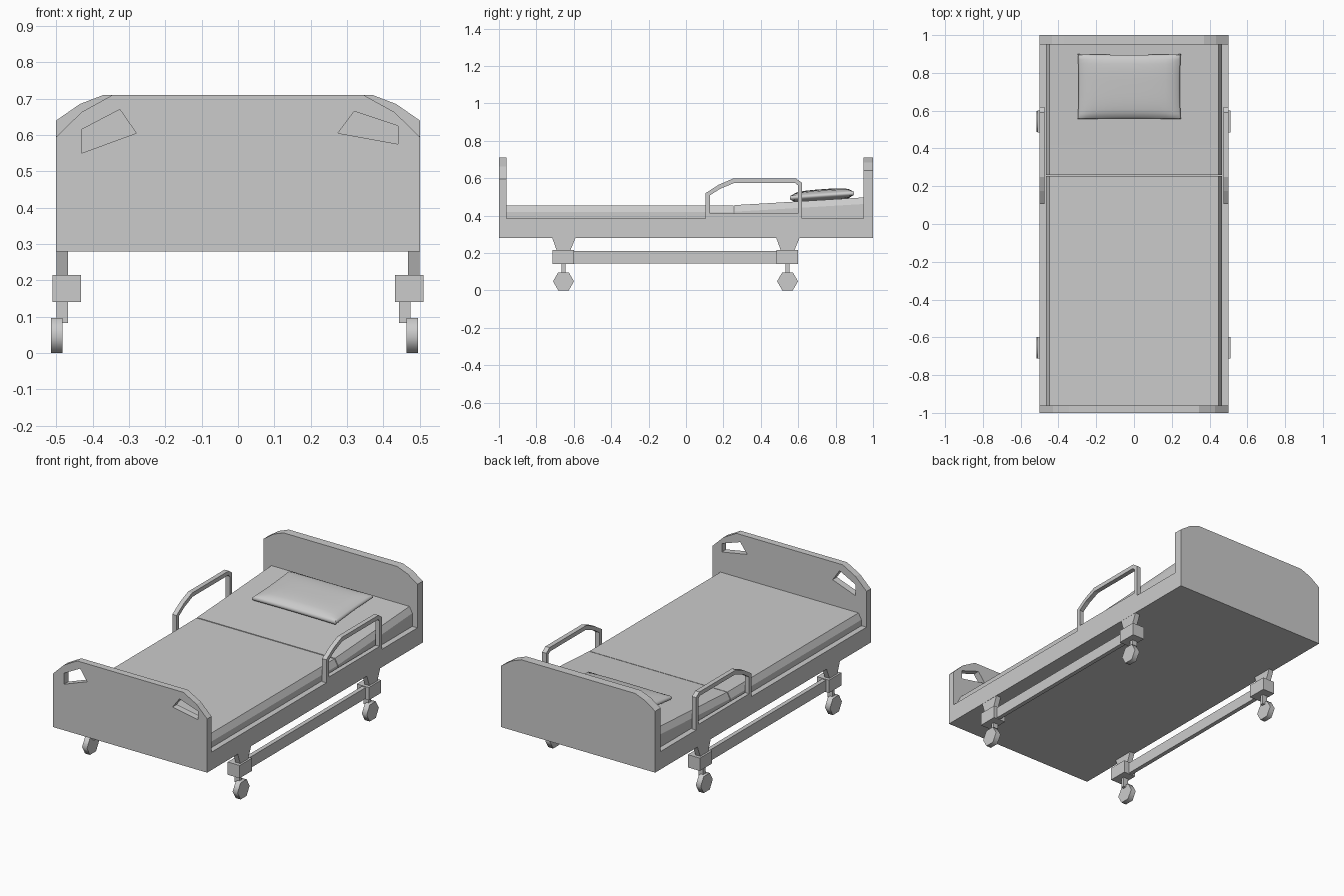
import bpy
import bmesh
import math
from mathutils import Matrix

cube = bpy.data.objects.get("Cube")
if cube:
    bpy.data.objects.remove(cube)

grey = bpy.data.materials.new("plain grey")
grey.use_nodes = True
grey.diffuse_color = (0.6, 0.6, 0.6, 1)
grey.node_tree.nodes["Principled BSDF"].inputs["Base Color"].default_value = (0.6, 0.6, 0.6, 1)


def finish(name, bm, smooth=None):
    bmesh.ops.recalc_face_normals(bm, faces=bm.faces)
    mesh = bpy.data.meshes.new(name)
    bm.to_mesh(mesh)
    bm.free()
    mesh.materials.append(grey)
    obj = bpy.data.objects.new(name, mesh)
    bpy.context.collection.objects.link(obj)
    if smooth:
        bpy.ops.object.select_all(action="DESELECT")
        obj.select_set(True)
        bpy.context.view_layer.objects.active = obj
        bpy.ops.object.shade_smooth_by_angle(angle=math.radians(smooth))
    return obj


def box(name, xs, ys, zs):
    bm = bmesh.new()
    bmesh.ops.create_cube(bm, size=1)
    for v in bm.verts:
        v.co = [(r[0] + r[1]) / 2 + c * (r[1] - r[0]) for c, r in zip(v.co, (xs, ys, zs))]
    return finish(name, bm)


def plate(name, loops, axis, lo, hi):
    """Flat panel from an outline plus holes, thick along the given axis."""
    curve = bpy.data.curves.new(name, "CURVE")
    curve.dimensions = "2D"
    curve.fill_mode = "BOTH"
    curve.extrude = (hi - lo) / 2
    for loop in loops:
        spline = curve.splines.new("POLY")
        spline.points.add(len(loop) - 1)
        for p, (a, b) in zip(spline.points, loop):
            p.co = (a, b, 0, 1)
        spline.use_cyclic_u = True
    helper = bpy.data.objects.new(name + " outline", curve)
    bpy.context.collection.objects.link(helper)
    bpy.context.view_layer.update()
    bm = bmesh.new()
    bm.from_mesh(helper.to_mesh())
    bpy.data.objects.remove(helper)
    bpy.data.curves.remove(curve)
    bmesh.ops.remove_doubles(bm, verts=bm.verts, dist=0.0001)
    mid = (lo + hi) / 2
    for v in bm.verts:
        a, b, c = v.co
        v.co = (a, mid - c, b) if axis == "y" else (mid + c, a, b)
    for f in bm.faces:
        f.smooth = False
    return finish(name, bm)


def board_outline(corners):
    right = [(0.5, 0.28)] + corners
    return right + [(-x, z) for x, z in reversed(right)]


# End boards, the foot one with two hand holes
plate("footboard", [
    board_outline([(0.5, 0.595), (0.43, 0.663), (0.345, 0.71)]),
    [(-0.43, 0.55), (-0.43, 0.615), (-0.325, 0.67), (-0.28, 0.605)],
    [(0.275, 0.605), (0.32, 0.665), (0.44, 0.625), (0.44, 0.575)],
], "y", -1, -0.96)
plate("headboard", [board_outline([(0.5, 0.64), (0.435, 0.685), (0.37, 0.71)])], "y", 0.95, 1)

# Bed frame
box("bed_frame", (-0.5, 0.5), (-0.96, 0.95), (0.28, 0.385))


# Mattress sections with chamfered upper edges
def mattress(name, stations):
    bm = bmesh.new()
    rings = []
    for y, top in stations:
        half = [(0.467, 0.38), (0.467, top - 0.035), (0.448, top)]
        ring = half + [(-x, z) for x, z in reversed(half)]
        rings.append([bm.verts.new((x, y, z)) for x, z in ring])
    for a, b in zip(rings, rings[1:]):
        for i in range(len(a)):
            j = (i + 1) % len(a)
            bm.faces.new((a[i], a[j], b[j], b[i]))
    bm.faces.new(rings[0])
    bm.faces.new(rings[-1])
    finish(name, bm)


mattress("mattress_foot_section", [(-0.96, 0.455), (0.255, 0.455)])
mattress("mattress_head_section", [(0.26, 0.456), (0.42, 0.465), (0.95, 0.497)])

# Pillow: puffed grid, tilted with the mattress
bm = bmesh.new()
n = 14
bmesh.ops.create_cube(bm, size=2)
bmesh.ops.subdivide_edges(bm, edges=bm.edges, cuts=n, use_grid_fill=True)
for v in bm.verts:
    u, w, t = v.co
    puff = 0.35 + 0.65 * math.sqrt(max(0, (1 - abs(u) ** 3) * (1 - abs(w) ** 3)))
    side = 1 - 0.03 * t * t
    x = -0.025 + 0.273 * u * side * (1 - 0.02 * (1 - w * w))
    y = 0.727 + 0.172 * w * side * (1 - 0.02 * (1 - u * u))
    v.co = (x, y, 0.507 + 0.012 * w + 0.034 * t * puff)
finish("pillow", bm, 60)

# Parts repeated on both sides
rail_outer = [(0.105, 0.38), (0.105, 0.52), (0.175, 0.565), (0.25, 0.597),
              (0.59, 0.597), (0.62, 0.575), (0.62, 0.38)]
rail_inner = [(0.128, 0.41), (0.128, 0.508), (0.18, 0.542), (0.255, 0.573),
              (0.585, 0.573), (0.6, 0.56), (0.6, 0.41)]
for side, s in (("left", 1), ("right", -1)):
    def span(a, b):
        return tuple(sorted((s * a, s * b)))

    plate(side + "_guard_rail", [rail_outer, rail_inner], "x", *span(0.473, 0.5))
    box(side + "_lower_bar", span(0.465, 0.49), (-0.62, 0.5), (0.145, 0.21))
    wheel_x = 0.479 if s > 0 else -0.499
    stem_x = wheel_x - 0.02 if s > 0 else wheel_x + 0.016
    for end, y in (("front", -0.655), ("back", 0.543)):
        name = end + "_" + side
        # Tapered bracket, joint block, caster stem and six-sided wheel
        plate(name + "_bracket", [[(y - 0.062, 0.285), (y - 0.035, 0.21),
                                   (y + 0.035, 0.21), (y + 0.066, 0.285)]], "x", *span(0.468, 0.499))
        box(name + "_block", span(0.432, 0.51), (y - 0.058, y + 0.057), (0.14, 0.215))
        box(name + "_stem", (stem_x - 0.016, stem_x + 0.016), (y - 0.01, y + 0.01), (0.083, 0.145))
        bm = bmesh.new()
        bmesh.ops.create_cone(bm, cap_ends=True, segments=6, radius1=0.056, radius2=0.056, depth=0.032)
        spin = Matrix.Rotation(math.pi / 2, 4, "Y")
        bmesh.ops.transform(bm, matrix=spin, verts=bm.verts)
        if max(v.co.z for v in bm.verts) > 0.052:
            bmesh.ops.rotate(bm, verts=bm.verts, matrix=Matrix.Rotation(math.pi / 6, 3, "X"))
        bmesh.ops.translate(bm, verts=bm.verts, vec=(wheel_x, y, 0.0485))
        finish(name + "_wheel", bm, 65)
